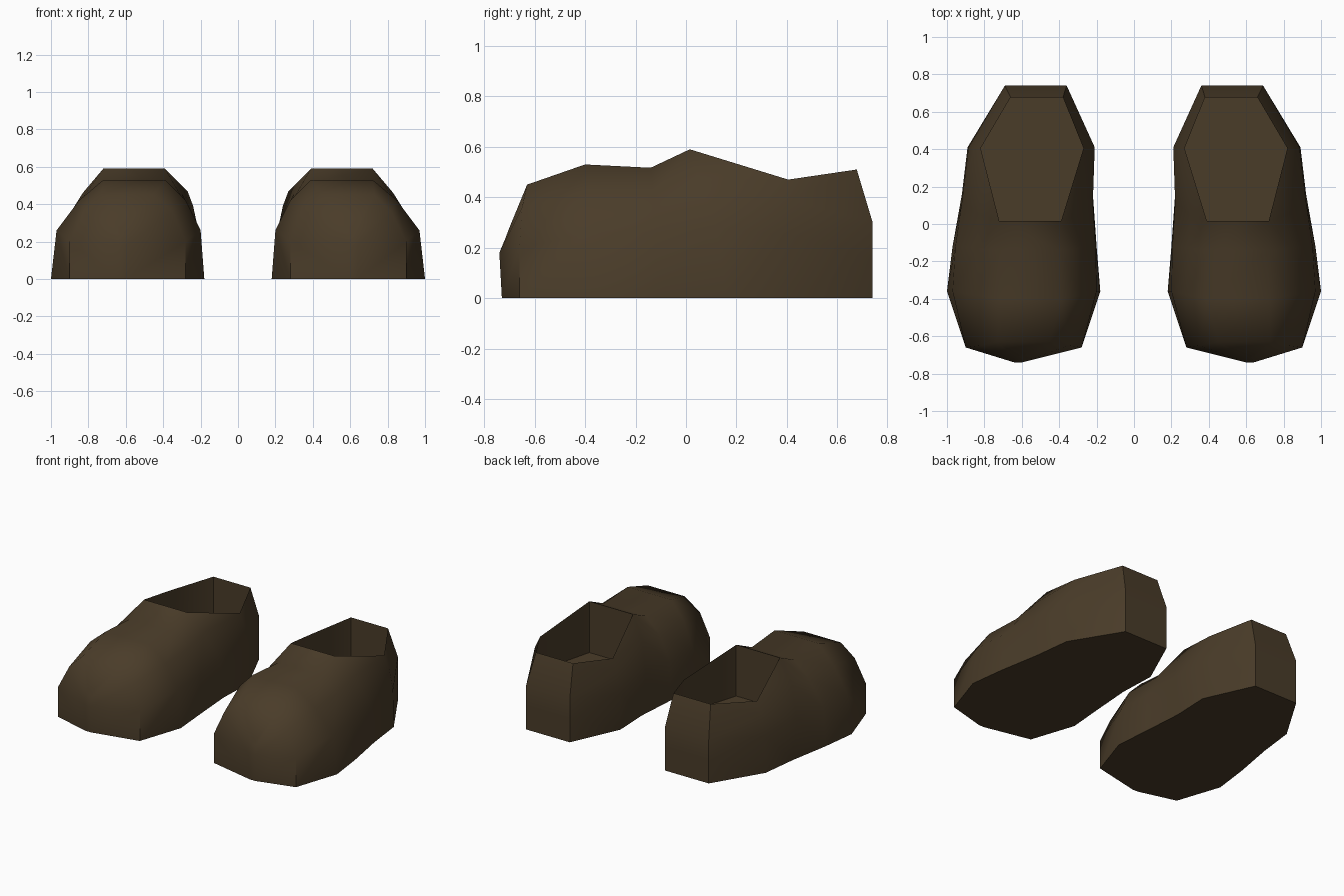
import bpy, bmesh

if "Cube" in bpy.data.objects:
    bpy.data.objects.remove(bpy.data.objects["Cube"])

leather = bpy.data.materials.new("dark brown leather")
leather.diffuse_color = (0.068, 0.045, 0.022, 1)
leather.use_nodes = True
leather.node_tree.nodes["Principled BSDF"].inputs["Base Color"].default_value = leather.diffuse_color

# Cross-sections from toe to heel: four levels each (sole, side, shoulder, top)
# given as (inner x, outer x, y, z)
SECTIONS = [
    [(.60, .64, -.73, 0), (.60, .64, -.74, .18), (.60, .64, -.715, .24), (.60, .64, -.70, .28)],
    [(.28, .90, -.66, 0), (.28, .90, -.66, .20), (.35, .82, -.65, .36), (.45, .73, -.63, .45)],
    [(.18, 1.0, -.36, 0), (.20, .97, -.36, .26), (.28, .85, -.38, .42), (.39, .72, -.40, .53)],
    [(.20, .97, -.12, 0), (.205, .955, -.12, .26), (.29, .84, -.13, .42), (.40, .72, -.14, .517)],
    [(.22, .92, .16, 0), (.22, .92, .12, .28), (.30, .83, .05, .46), (.39, .72, .015, .59)],
    [(.21, .89, .41, 0), (.21, .885, .41, .25), (.24, .855, .41, .39), (.27, .82, .405, .47)],
    [(.36, .69, .74, 0), (.36, .69, .74, .16), (.36, .69, .74, .30), (.38, .66, .677, .51)],
]
OPENING = 4      # section where the foot opening starts
FLOOR_Z = .24    # height of the insole

bm = bmesh.new()
inner = [[bm.verts.new((a, y, z)) for a, b, y, z in s] for s in SECTIONS]
outer = [[bm.verts.new((b, y, z)) for a, b, y, z in s] for s in SECTIONS]
n = len(SECTIONS)

# Side walls and closed top of the toe
for i in range(n - 1):
    for side in (inner, outer):
        for k in range(3):
            bm.faces.new((side[i][k], side[i + 1][k], side[i + 1][k + 1], side[i][k + 1]))
    if i < OPENING:
        bm.faces.new((inner[i][3], inner[i + 1][3], outer[i + 1][3], outer[i][3]))

# Toe tip and heel
for i in (0, n - 1):
    for k in range(3):
        bm.faces.new((inner[i][k], outer[i][k], outer[i][k + 1], inner[i][k + 1]))

# Sole
bm.faces.new([s[0] for s in inner] + [s[0] for s in reversed(outer)])

# Foot opening: walls dropped from the rim to the insole
rim = [s[3] for s in inner[OPENING:]] + [s[3] for s in reversed(outer[OPENING:])]
low = [bm.verts.new((v.co.x, v.co.y, FLOOR_Z)) for v in rim]
for j in range(len(rim)):
    m = (j + 1) % len(rim)
    bm.faces.new((rim[j], rim[m], low[m], low[j]))
bm.faces.new(low)
bmesh.ops.recalc_face_normals(bm, faces=bm.faces)


def make_shoe(name, mesh_bm):
    mesh = bpy.data.meshes.new(name)
    mesh_bm.to_mesh(mesh)
    mesh.materials.append(leather)
    ob = bpy.data.objects.new(name, mesh)
    bpy.context.collection.objects.link(ob)
    bpy.ops.object.select_all(action='DESELECT')
    ob.select_set(True)
    bpy.context.view_layer.objects.active = ob
    bpy.ops.object.shade_smooth_by_angle(angle=1.0)


make_shoe("right_shoe", bm)

# Mirrored partner
for v in bm.verts:
    v.co.x *= -1
bmesh.ops.reverse_faces(bm, faces=bm.faces)
make_shoe("left_shoe", bm)
bm.free()
